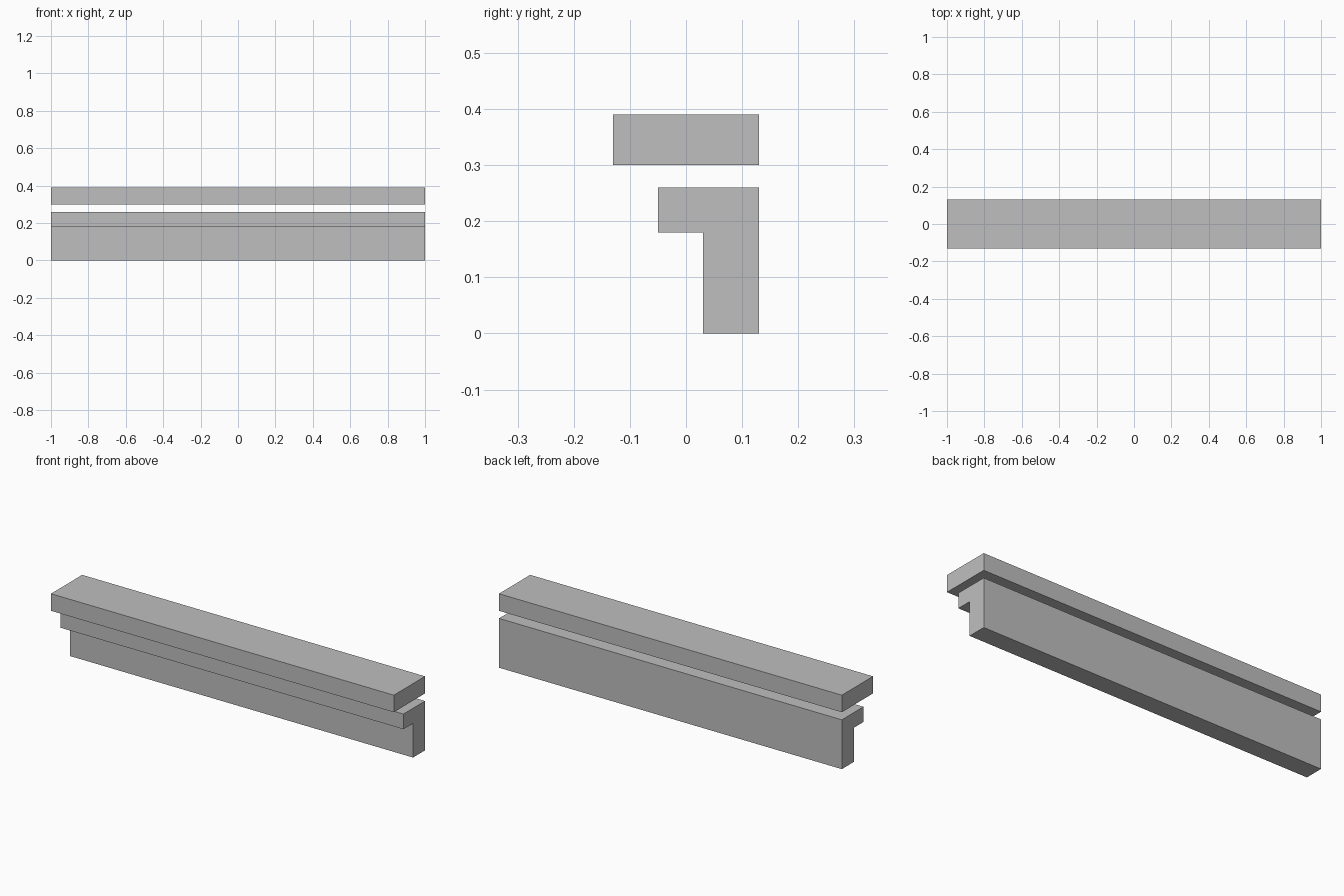
import bpy
import bmesh

HALF_LENGTH = 1.0

cube = bpy.data.objects.get("Cube")
if cube:
    bpy.data.objects.remove(cube, do_unlink=True)

# Single plain grey
grey = bpy.data.materials.new("plain_grey")
grey.use_nodes = True
colour = (0.52, 0.52, 0.52, 1.0)
grey.diffuse_color = colour
grey.node_tree.nodes["Principled BSDF"].inputs["Base Color"].default_value = colour


def extrude_profile(name, profile):
    """Sweep a (y, z) outline along the full length in x."""
    bm = bmesh.new()
    outline = bm.faces.new([bm.verts.new((-HALF_LENGTH, y, z)) for y, z in profile])
    swept = bmesh.ops.extrude_face_region(bm, geom=[outline], use_keep_orig=True)
    moved = [v for v in swept["geom"] if isinstance(v, bmesh.types.BMVert)]
    bmesh.ops.translate(bm, verts=moved, vec=(2 * HALF_LENGTH, 0, 0))
    bmesh.ops.recalc_face_normals(bm, faces=bm.faces)
    mesh = bpy.data.meshes.new(name)
    bm.to_mesh(mesh)
    bm.free()
    mesh.materials.append(grey)
    obj = bpy.data.objects.new(name, mesh)
    bpy.context.collection.objects.link(obj)
    return obj


# Floating flat slab on top
extrude_profile("top_slab", [(-0.13, 0.30), (0.13, 0.30), (0.13, 0.39), (-0.13, 0.39)])

# Wall with a ledge overhanging the front
extrude_profile("ledge_wall", [(0.03, 0), (0.13, 0), (0.13, 0.26),
                               (-0.05, 0.26), (-0.05, 0.18), (0.03, 0.18)])
